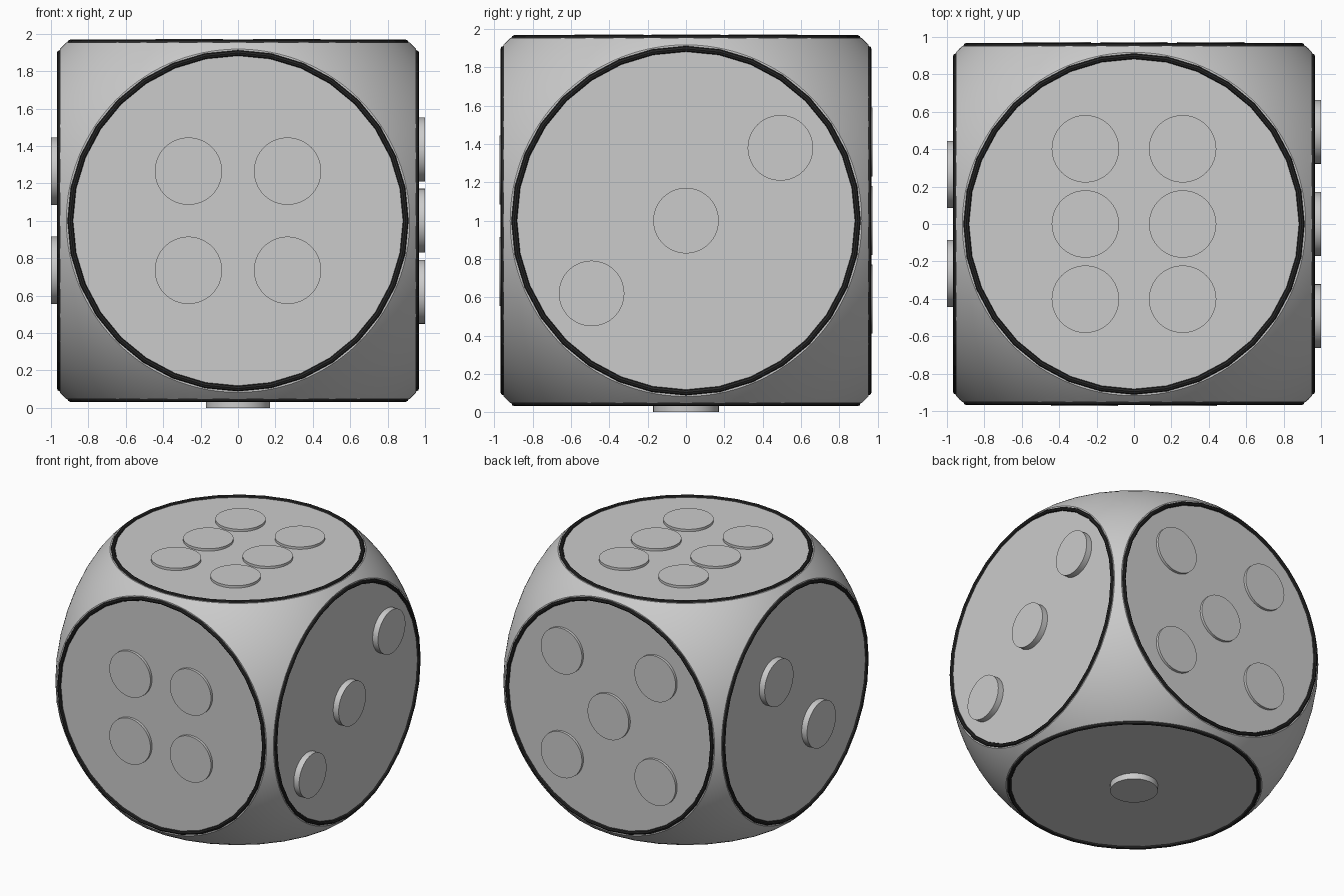
import bpy, bmesh, math
from mathutils import Vector

if "Cube" in bpy.data.objects:
    bpy.data.objects.remove(bpy.data.objects["Cube"])

C = Vector((0, 0, 1))      # centre of the die
HALF = 0.953               # centre to flat face
FACE_R = 0.918             # radius of each flat disc
X, Y, Z = Vector((1, 0, 0)), Vector((0, 1, 0)), Vector((0, 0, 1))

dark = bpy.data.materials.new("dark_trim")
dark.diffuse_color = (0.02, 0.02, 0.02, 1)
dark.use_nodes = True
dark.node_tree.nodes["Principled BSDF"].inputs["Base Color"].default_value = dark.diffuse_color


def smooth(ob):
    bpy.ops.object.select_all(action='DESELECT')
    ob.select_set(True)
    bpy.context.view_layer.objects.active = ob
    bpy.ops.object.shade_smooth_by_angle(angle=math.radians(30))


# body: sphere sliced flat on six sides
bm = bmesh.new()
bmesh.ops.create_icosphere(bm, subdivisions=6, radius=math.hypot(HALF, FACE_R))
for n in (X, -X, Y, -Y, Z, -Z):
    r = bmesh.ops.bisect_plane(bm, geom=bm.verts[:] + bm.edges[:] + bm.faces[:],
                               plane_co=n * HALF, plane_no=n, clear_outer=True)
    rim = [e for e in r['geom_cut'] if isinstance(e, bmesh.types.BMEdge)]
    bmesh.ops.edgeloop_fill(bm, edges=rim)
bmesh.ops.recalc_face_normals(bm, faces=bm.faces[:])
me = bpy.data.meshes.new("die_body")
bm.to_mesh(me)
bm.free()
body = bpy.data.objects.new("die_body", me)
body.location = C
bpy.context.collection.objects.link(body)
smooth(body)


def grid(us, vs):
    return [(u, v) for u in us for v in vs]


# per face: normal, horizontal axis, vertical axis, pip height, pip radius, pips
S, T = 0.265, 0.41
faces = {
    "front": (-Y, X, Z, 0.973, 0.18, grid((-S, S), (-S, S))),
    "back": (Y, X, Z, 0.973, 0.18, grid((-T, T), (-T, T)) + [(0, 0)]),
    "right": (X, Y, Z, 1.0, 0.171, [(-0.493, -0.38), (0, 0), (0.493, 0.38)]),
    "left": (-X, Y, Z, 1.0, 0.18, [(S, S), (-S, -S)]),
    "top": (Z, X, Y, 0.972, 0.18, grid((-0.26, 0.26), (-0.402, 0, 0.402))),
    "bottom": (-Z, X, Y, 1.0, 0.171, [(0, 0)]),
}

for name, (n, u, v, top, rad, pips) in faces.items():
    rot = n.to_track_quat('Z', 'Y').to_euler()
    # dark ring around the flat face
    bpy.ops.mesh.primitive_torus_add(major_segments=32, minor_segments=8,
                                     major_radius=0.897, minor_radius=0.015,
                                     location=C + n * HALF, rotation=rot)
    ring = bpy.context.object
    ring.name = name + "_ring"
    ring.data.materials.append(dark)
    # raised round pips
    base = 0.92
    for i, (a, b) in enumerate(pips):
        bpy.ops.mesh.primitive_cylinder_add(
            vertices=64, radius=rad, depth=top - base, rotation=rot,
            location=C + n * (top + base) / 2 + u * a + v * b)
        pip = bpy.context.object
        pip.name = f"{name}_pip_{i + 1}"
        smooth(pip)
